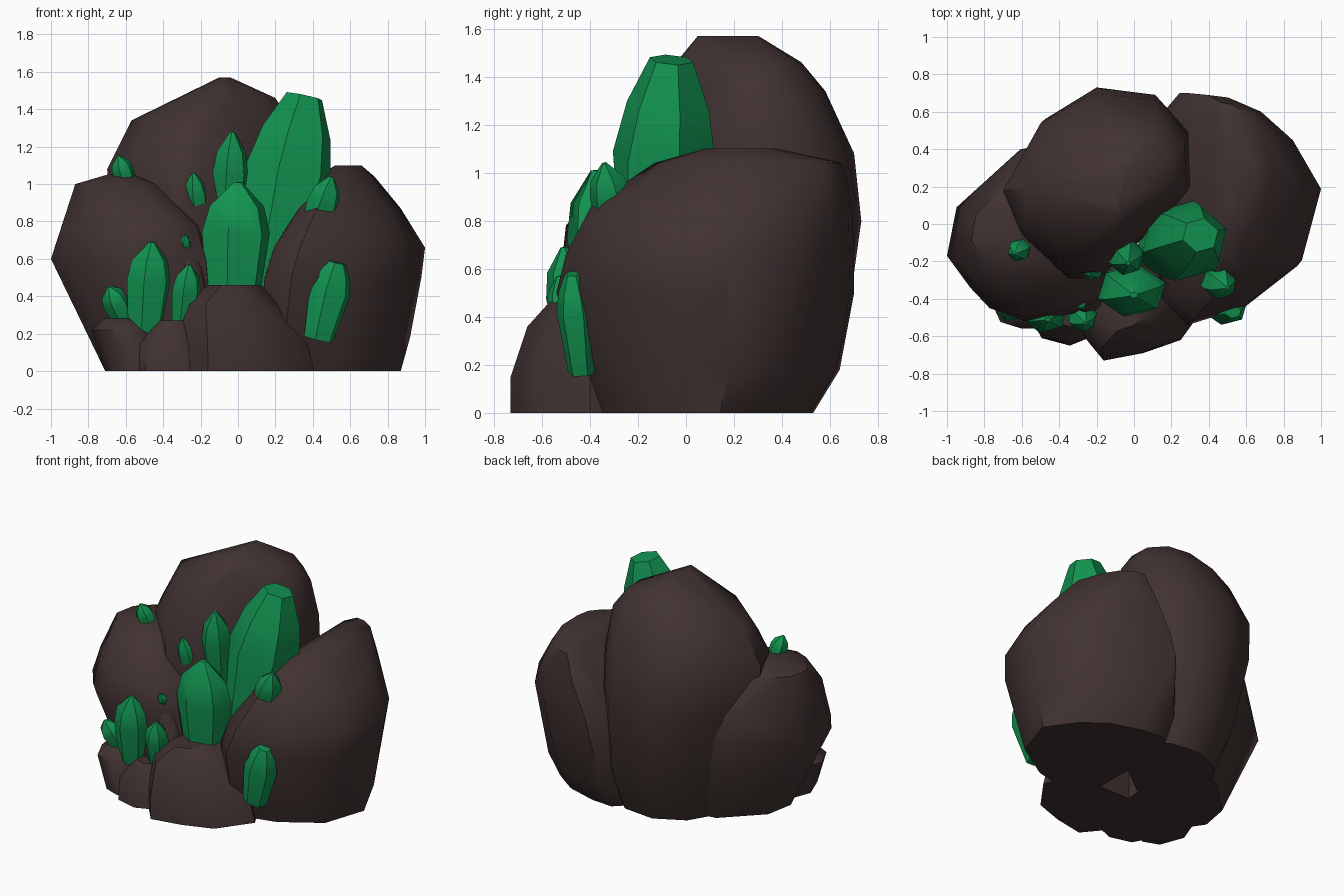
import bpy
import bmesh
import math
from mathutils import Vector

if "Cube" in bpy.data.objects:
    bpy.data.objects.remove(bpy.data.objects["Cube"], do_unlink=True)


def make_material(name, colour):
    mat = bpy.data.materials.new(name)
    mat.use_nodes = True
    mat.diffuse_color = (*colour, 1)
    bsdf = mat.node_tree.nodes["Principled BSDF"]
    bsdf.inputs["Base Color"].default_value = (*colour, 1)
    bsdf.inputs["Roughness"].default_value = 0.8
    return mat


STONE = make_material("dark brown stone", (0.052, 0.032, 0.031))
GREEN = make_material("emerald green", (0.006, 0.29, 0.08))


def hull_object(name, points, material, sharp_angle):
    """Wrap the points in a convex solid with softened shading."""
    bm = bmesh.new()
    for point in points:
        bm.verts.new(point)
    bmesh.ops.convex_hull(bm, input=bm.verts[:])
    loose = [v for v in bm.verts if not v.link_faces]
    bmesh.ops.delete(bm, geom=loose, context="VERTS")
    bmesh.ops.dissolve_limit(bm, angle_limit=math.radians(4),
                             verts=bm.verts[:], edges=bm.edges[:])
    bmesh.ops.recalc_face_normals(bm, faces=bm.faces[:])
    mesh = bpy.data.meshes.new(name)
    bm.to_mesh(mesh)
    bm.free()
    mesh.materials.append(material)
    obj = bpy.data.objects.new(name, mesh)
    bpy.context.collection.objects.link(obj)
    bpy.ops.object.select_all(action="DESELECT")
    obj.select_set(True)
    bpy.context.view_layer.objects.active = obj
    bpy.ops.object.shade_smooth_by_angle(angle=math.radians(sharp_angle))
    return obj


def rock(name, outline, levels):
    """Fit the plan outline into the extents (z, x0, x1, y0, y1) of each level."""
    xs, ys = zip(*outline)
    left, front = min(xs), min(ys)
    width, depth = max(xs) - left, max(ys) - front
    points = []
    for z, x0, x1, y0, y1 in levels:
        for x, y in outline:
            points.append((x0 + (x - left) / width * (x1 - x0),
                           y0 + (y - front) / depth * (y1 - y0), z))
    hull_object(name, points, STONE, 45)


def crystal(name, base, tip, radius, depth=1.0, blunt=0.12, foot=0.72, turn=0.3):
    """Six-sided shard that swells above its foot and narrows to the tip."""
    base, tip = Vector(base), Vector(tip)
    axis = tip - base
    side = Vector((1, 0, 0))
    side = (side - axis * side.dot(axis) / axis.length_squared).normalized()
    back = axis.normalized().cross(side)
    profile = ((0, foot), (0.62, 1), (0.82, 0.8), (1, blunt))
    points = []
    for along, scale in profile:
        for i in range(6):
            a = math.tau * i / 6 + turn
            points.append(base + axis * along + radius * scale *
                          (side * math.cos(a) + back * math.sin(a) * depth))
    hull_object(name, points, GREEN, 40)


# Large boulders
rock("back_boulder",
     [(-.7, .18), (-.5, .57), (-.22, .74), (.1, .7), (.28, .5), (.29, .2),
      (.15, .03), (-.2, -.28), (-.37, -.3), (-.6, -.07)],
     [(0, -.45, .25, -.1, .53), (.3, -.55, .29, -.2, .66),
      (.8, -.67, .3, -.3, .73), (1.08, -.7, .3, -.27, .7),
      (1.34, -.57, .28, -.14, .58), (1.46, -.3, .2, -.03, .48),
      (1.57, -.1, -.04, .05, .3)])
rock("left_boulder",
     [(-.2, .8), (-.04, .97), (.2, .95), (.53, .84), (.78, .64), (1, .3),
      (.85, -.2), (.45, -.48), (.02, -.6), (-.18, -.42), (-.2, .2)],
     [(0, .1, .87, -.38, .53), (.18, .1, .92, -.44, .64),
      (.5, .13, .98, -.54, .7), (.66, .18, 1, -.5, .7),
      (.87, .32, .87, -.39, .69), (1.04, .42, .73, -.13, .65),
      (1.1, .52, .66, .08, .38)])
rock("right_boulder",
     [(-1, -.17), (-.95, .09), (-.62, .4), (-.3, .45), (-.15, .1),
      (-.2, -.4), (-.35, -.48), (-.6, -.52), (-.78, -.45), (-.88, -.34)],
     [(0, -.71, -.1, -.4, .33), (.24, -.81, -.1, -.47, .42),
      (.6, -1, -.12, -.52, .45), (.78, -.94, -.18, -.5, .42),
      (1, -.87, -.42, -.28, .25), (1.05, -.7, -.55, -.15, .1)])

# Small stones along the front
rock("front_stone",
     [(-.35, -.5), (-.16, -.73), (.05, -.69), (.25, -.62), (.41, -.4),
      (.3, -.2), (-.25, -.2)],
     [(0, -.35, .41, -.73, -.2), (.15, -.34, .37, -.73, -.2),
      (.36, -.31, .24, -.66, -.22), (.46, -.16, .12, -.57, -.25)])
pebble = [(-1, 0), (-.6, -.8), (.1, -1), (.8, -.7), (1, .2), (.4, 1), (-.6, .8)]
rock("middle_pebble", pebble,
     [(0, -.58, -.15, -.65, -.25), (.14, -.57, -.18, -.64, -.25),
      (.27, -.45, -.25, -.55, -.3)])
rock("outer_pebble", pebble,
     [(0, -.71, -.4, -.56, -.15), (.22, -.78, -.45, -.56, -.2),
      (.28, -.72, -.52, -.5, -.25)])
rock("tall_pebble", pebble,
     [(.25, -.38, -.12, -.5, -.2), (.55, -.36, -.18, -.47, -.2),
      (.71, -.32, -.26, -.4, -.28)])

# Main crystals
crystal("largest_crystal", (.13, -.14, .4), (.355, -.06, 1.47), .24,
        depth=.92, blunt=.42, foot=.55)
crystal("central_crystal", (-.03, -.32, .3), (0, -.38, 1.01), .19, depth=.75)
crystal("upper_crystal", (-.06, -.12, .7), (-.03, -.21, 1.28), .1)
crystal("front_crystal", (-.5, -.43, .16), (-.46, -.51, .69), .125, depth=.85)
crystal("left_crystal", (.43, -.43, .17), (.53, -.47, .58), .115,
        depth=.75, blunt=.4)

# Shards
crystal("middle_shard", (-.2, -.18, .75), (-.24, -.27, 1.06), .065)
crystal("top_shard", (-.58, -.11, .95), (-.64, -.16, 1.15), .06)
crystal("outer_shard", (-.6, -.4, .25), (-.69, -.48, .45), .075)
crystal("inner_shard", (-.3, -.45, .22), (-.26, -.53, .57), .08)
crystal("tiny_shard", (-.28, -.37, .6), (-.285, -.45, .73), .035)
crystal("left_shard", (.38, -.27, .68), (.5, -.34, 1.04), .09)
